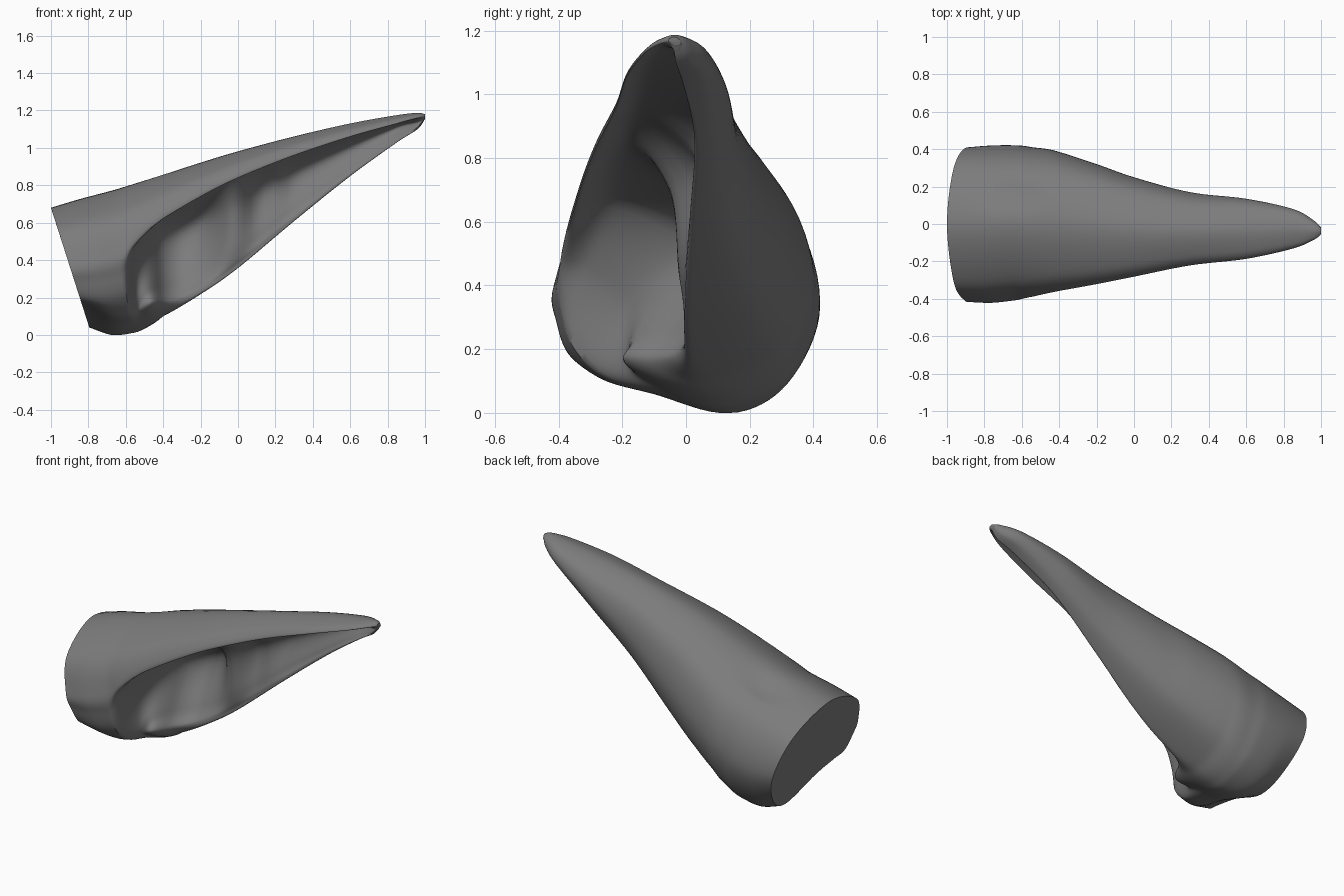
import bpy, bmesh, math
from mathutils import Vector

cube = bpy.data.objects.get("Cube")
if cube:
    bpy.data.objects.remove(cube)

# Stations along the ear: x, top z, bottom z, front y, back y, lip z, keel y, cavity openness
STATIONS = [
    (-1.0, .68, .04, -.41, .41, .38, .15, 0),
    (-.85, .725, 0, -.415, .42, .40, .14, 0),
    (-.68, .77, .01, -.40, .42, .44, .12, 0),
    (-.58, .80, .03, -.39, .41, .50, .10, .5),
    (-.42, .85, .09, -.36, .39, .61, .06, 1),
    (-.2, .92, .22, -.32, .32, .74, .03, 1),
    (0, .98, .36, -.28, .25, .84, .02, 1),
    (.3, 1.06, .61, -.22, .17, .96, .03, 1),
    (.6, 1.13, .85, -.185, .135, 1.06, .04, 1),
    (.85, 1.175, 1.03, -.13, .08, 1.13, .0, 1),
    (.96, 1.187, 1.1, -.085, .02, 1.16, -.03, .5),
    (1.0, 1.18, 1.155, -.055, -.02, 1.17, -.04, 0),
]
STEPS = 8


def catmull(a, b, c, d, t):
    return 0.5 * (2 * b + (c - a) * t + (2 * a - 5 * b + 4 * c - d) * t * t
                  + (3 * b - a - 3 * c + d) * t ** 3)


def spline(points, closed):
    n = len(points)
    pick = (lambda i: points[i % n]) if closed else (lambda i: points[min(max(i, 0), n - 1)])
    out = []
    for i in range(n if closed else n - 1):
        quad = [pick(i + k) for k in (-1, 0, 1, 2)]
        for s in range(STEPS):
            out.append(tuple(catmull(*v, s / STEPS) for v in zip(*quad)))
    return out if closed else out + [points[-1]]


def bump(x, centre, width):
    return math.exp(-((x - centre) / width) ** 2)


def section(x, top, low, front, back, lip, keel, cavity):
    h = top - low
    drop = lip - low
    cavity = min(max(cavity, 0), 1)
    ridge = (front + back) * .5
    # Outer skin from the front lip over the top to the keel
    outer = [
        (front, lip),
        (ridge + (front - ridge) * .76, lip + (top - lip) * .62),
        (ridge, top),
        (ridge + (back - ridge) * .74, low + h * .82),
        (back, low + h * .46),
        (ridge + (back - ridge) * .76, low + h * .13),
        (keel, low),
    ]
    # Front wall, blended between closed and hollowed out
    notch = .05 * bump(x, -1, .15)
    closed = [(front * .25, low + drop * .13 + notch),
              (front * .64, low + drop * .24 + notch),
              (front * .88, low + drop * .45),
              (front * .98, low + drop * .72)]
    # Lobe ledge at the root end, folds further along
    lobe = bump(x, -.54, .15)
    deep = .42 * back - .16 * bump(x, -.02, .12) - .05 * bump(x, .2, .07) - .2 * lobe
    edge = (keel - .1 * back - .26 * lobe, low + .04 * h + .08 * lobe)
    hollow = [edge,
              (edge[0] * .6 + deep * .4, edge[1] + .13 * h),
              (deep, low + h * .56),
              (front * .6, lip + (top - lip) * .22)]
    inner = [tuple(p + (q - p) * cavity for p, q in zip(a, b)) for a, b in zip(closed, hollow)]
    return spline(outer + inner, True)


bm = bmesh.new()
rings = []
for st in spline(STATIONS, False):
    x, top = st[0], st[1]
    # Base sections lean so that the root ends in a slanted plane
    lean = .32 * min(max((-.4 - x) / .6, 0), 1)
    ring = []
    for y, z in section(*st):
        # Shallow dent on the back of the root
        dent = .03 * bump(x, -.66, .13) * bump(y, .16, .06) * (z > top - .25)
        ring.append(bm.verts.new(Vector((x + lean * (top - z), y, max(z - dent, 0)))))
    rings.append(ring)
for a, b in zip(rings, rings[1:]):
    for i in range(len(a)):
        j = (i + 1) % len(a)
        bm.faces.new((a[i], a[j], b[j], b[i]))
bm.faces.new(rings[0])
bm.faces.new(rings[-1])
bmesh.ops.recalc_face_normals(bm, faces=bm.faces)
mesh = bpy.data.meshes.new("pointed_ear")
bm.to_mesh(mesh)
bm.free()

ear = bpy.data.objects.new("pointed_ear", mesh)
bpy.context.collection.objects.link(ear)

# Single grey skin
grey = bpy.data.materials.new("grey_skin")
grey.use_nodes = True
color = (.2, .2, .2, 1)
grey.diffuse_color = color
grey.node_tree.nodes["Principled BSDF"].inputs["Base Color"].default_value = color
mesh.materials.append(grey)

bpy.ops.object.select_all(action='DESELECT')
ear.select_set(True)
bpy.context.view_layer.objects.active = ear
bpy.ops.object.shade_smooth_by_angle(angle=math.radians(50))
